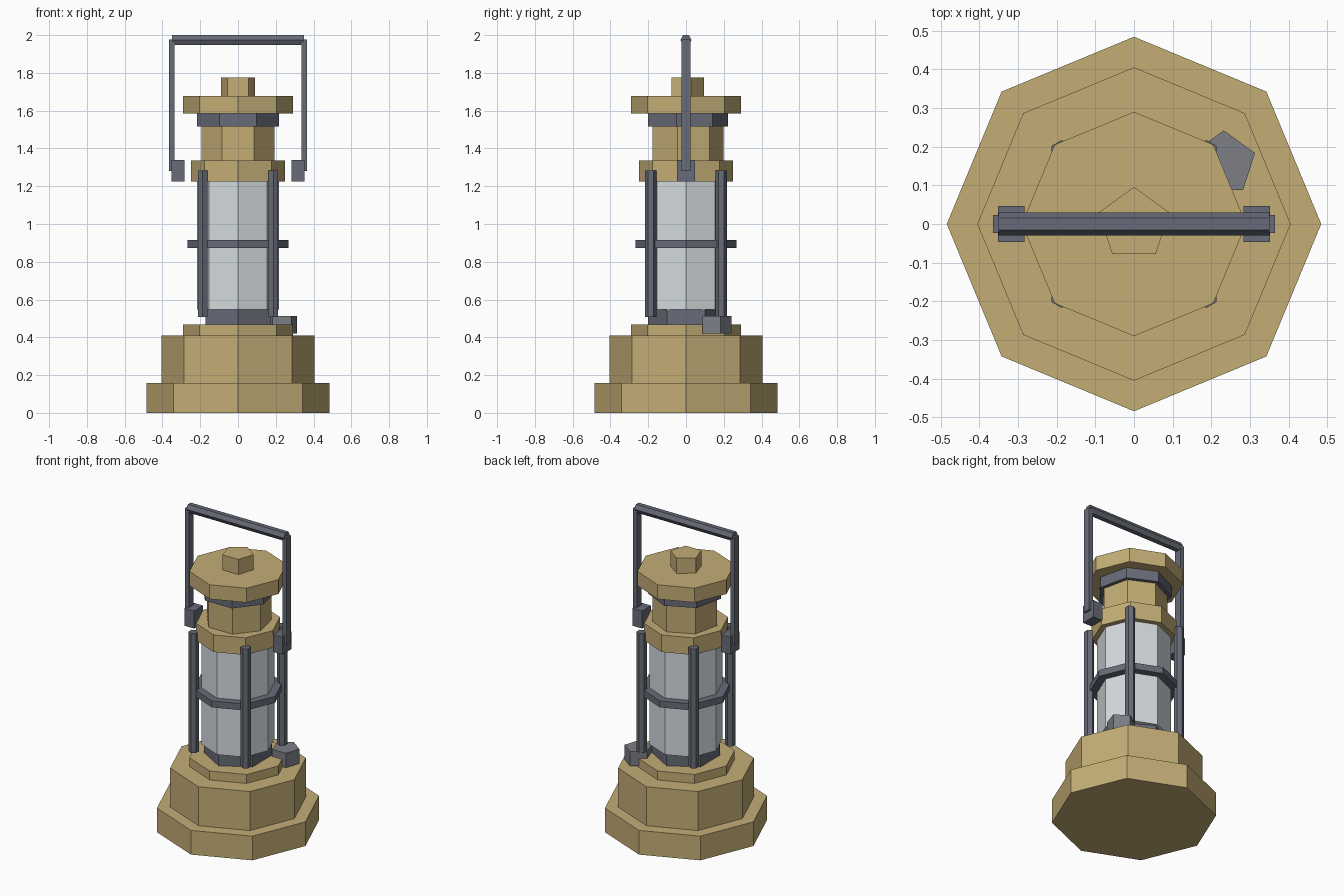
import bpy
from math import pi

if "Cube" in bpy.data.objects:
    bpy.data.objects.remove(bpy.data.objects["Cube"])


def material(name, rgb):
    m = bpy.data.materials.new(name)
    m.diffuse_color = (*rgb, 1)
    m.use_nodes = True
    m.node_tree.nodes["Principled BSDF"].inputs["Base Color"].default_value = m.diffuse_color
    return m


BRASS = material("brass", (0.55, 0.42, 0.18))
STEEL = material("dark_steel", (0.14, 0.15, 0.19))
IRON = material("valve_grey", (0.20, 0.21, 0.24))
GLASS = material("pale_glass", (0.66, 0.70, 0.73))


def finish(name, mat):
    ob = bpy.context.object
    ob.name = name
    ob.data.materials.append(mat)
    return ob


def prism(name, sides, r, z0, z1, mat, x=0, y=0):
    """Upright n-sided prism with a corner pointing to +y."""
    bpy.ops.mesh.primitive_cylinder_add(vertices=sides, radius=r, depth=z1 - z0,
                                        location=(x, y, (z0 + z1) / 2))
    return finish(name, mat)


def box(name, size, loc, mat):
    bpy.ops.mesh.primitive_cube_add(size=1, location=loc)
    bpy.context.object.scale = size
    bpy.ops.object.transform_apply(location=False, rotation=False, scale=True)
    return finish(name, mat)


# Stacked body, from the foot up to the knob
for part in [
    ("foot", 8, 0.484, 0.0, 0.157, BRASS),
    ("fuel_tank", 8, 0.405, 0.157, 0.41, BRASS),
    ("tank_lid", 8, 0.29, 0.41, 0.468, BRASS),
    ("burner_collar", 6, 0.20, 0.468, 0.547, STEEL),
    ("glass_chimney", 8, 0.217, 0.547, 1.225, GLASS),
    ("cage_ring", 8, 0.267, 0.872, 0.914, STEEL),
    ("upper_collar", 8, 0.25, 1.225, 1.336, BRASS),
    ("neck", 7, 0.198, 1.336, 1.515, BRASS),
    ("vent_ring", 7, 0.223, 1.515, 1.584, STEEL),
    ("cap", 8, 0.29, 1.584, 1.677, BRASS),
    ("cap_knob", 5, 0.096, 1.677, 1.775, BRASS),
]:
    prism(*part)

# Valve on the tank lid
prism("fuel_valve", 5, 0.085, 0.42, 0.514, IRON, 0.232, 0.157)

# Four guard rods
for sx in (-1, 1):
    for sy in (-1, 1):
        prism("guard_rod", 6, 0.03, 0.508, 1.283, STEEL, sx * 0.187, sy * 0.187)

# Handle: lugs, posts and grip bar
for sx in (-1, 1):
    box("handle_lug", (0.068, 0.094, 0.113), (sx * 0.317, 0, 1.281), STEEL)
    box("handle_post", (0.028, 0.046, 0.695), (sx * 0.35, 0, 1.628), STEEL)

bpy.ops.mesh.primitive_cylinder_add(vertices=6, radius=0.03, depth=0.70,
                                    location=(0, 0, 1.974), rotation=(0, pi / 2, 0))
finish("handle_grip", STEEL)
